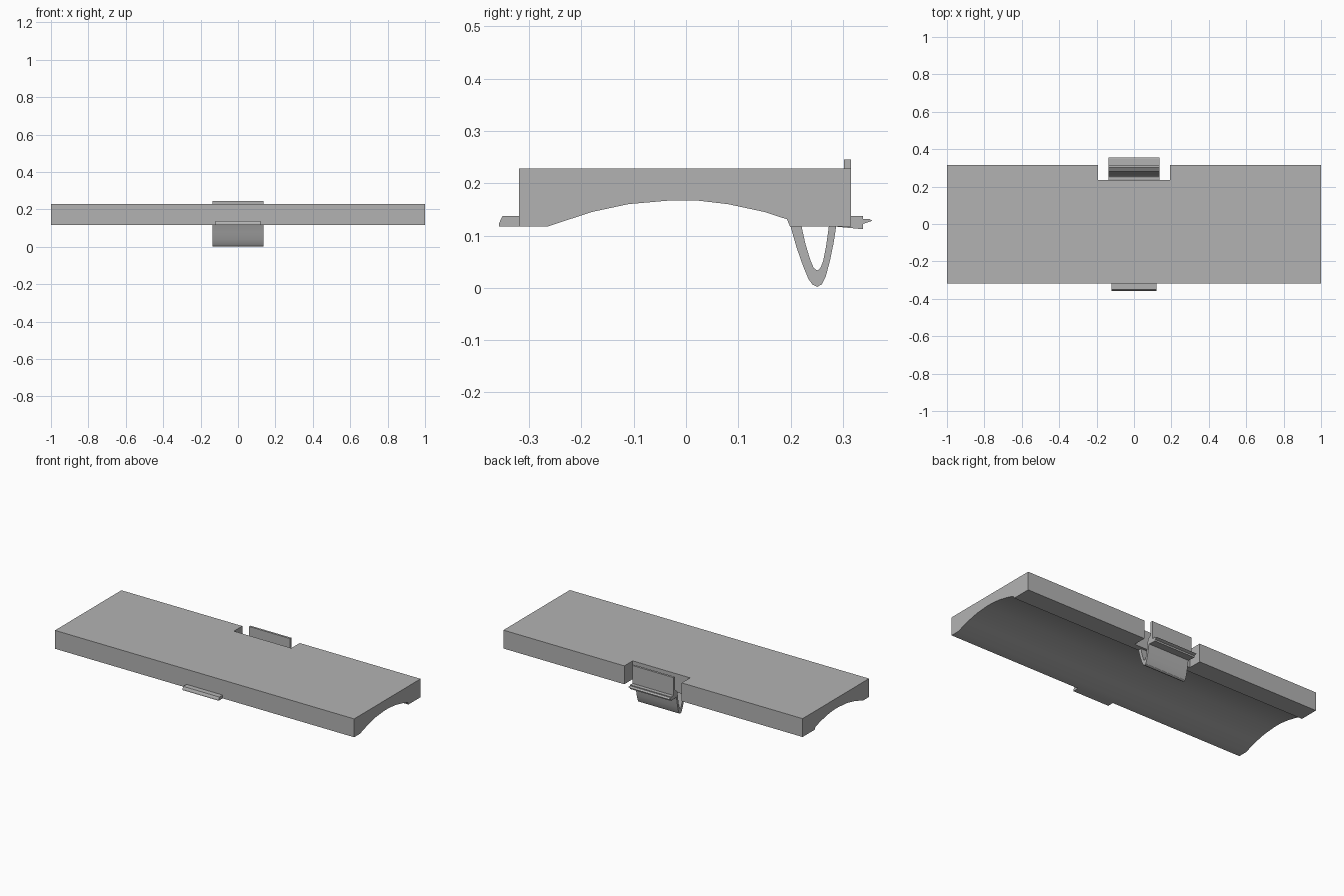
import bpy
import bmesh
from math import radians

cube = bpy.data.objects.get("Cube")
if cube:
    bpy.data.objects.remove(cube, do_unlink=True)

# Single plastic colour
grey = bpy.data.materials.new("plain grey")
grey.use_nodes = True
colour = (0.45, 0.45, 0.45, 1)
grey.diffuse_color = colour
grey.node_tree.nodes["Principled BSDF"].inputs["Base Color"].default_value = colour


def extrude_profile(name, points, half_width):
    """Extrude a closed (y, z) outline symmetrically along x."""
    bm = bmesh.new()
    face = bm.faces.new([bm.verts.new((-half_width, y, z)) for y, z in points])
    result = bmesh.ops.extrude_face_region(bm, geom=[face])
    moved = [v for v in result["geom"] if isinstance(v, bmesh.types.BMVert)]
    bmesh.ops.translate(bm, verts=moved, vec=(2 * half_width, 0, 0))
    bmesh.ops.recalc_face_normals(bm, faces=bm.faces)
    mesh = bpy.data.meshes.new(name)
    bm.to_mesh(mesh)
    bm.free()
    mesh.materials.append(grey)
    obj = bpy.data.objects.new(name, mesh)
    bpy.context.collection.objects.link(obj)
    return obj


def smooth(obj):
    bpy.ops.object.select_all(action="DESELECT")
    obj.select_set(True)
    bpy.context.view_layer.objects.active = obj
    bpy.ops.object.shade_smooth_by_angle(angle=radians(25))


BASE, TOP = 0.117, 0.228
FRONT, BACK = -0.319, 0.315

# Cover slab with arched underside
arch = [(-0.265, BASE), (-0.18, 0.145), (-0.11, 0.16), (-0.03, 0.167),
        (0.02, 0.167), (0.08, 0.16), (0.15, 0.145), (0.193, 0.131)]
cover = extrude_profile(
    "cover_slab",
    [(FRONT, TOP), (FRONT, BASE)] + arch + [(0.199, BASE), (BACK, BASE), (BACK, TOP)],
    1.0)

# Notch in the back edge, around the clip
cutter = extrude_profile("notch_cutter",
                         [(0.235, 0.05), (0.4, 0.05), (0.4, 0.3), (0.235, 0.3)], 0.192)
cutter.hide_render = True
cut = cover.modifiers.new("notch", "BOOLEAN")
cut.object = cutter
cut.solver = "EXACT"
bpy.context.view_layer.objects.active = cover
bpy.ops.object.modifier_apply(modifier=cut.name)
bpy.data.objects.remove(cutter, do_unlink=True)
smooth(cover)

# Springy U-shaped clip with thumb lever and catch
outer = [(0.197, 0.123), (0.2, BASE), (0.211, 0.078), (0.224, 0.041), (0.234, 0.017),
         (0.242, 0.006), (0.251, 0.002), (0.26, 0.007), (0.267, 0.021),
         (0.275, 0.051), (0.282, 0.085), (0.287, BASE)]
catch = [(0.338, 0.112), (0.338, 0.122), (0.356, 0.128), (0.35, 0.132),
         (0.338, 0.132), (0.338, 0.137), (BACK, 0.137)]
lever = [(BACK, 0.245), (0.302, 0.245), (0.302, 0.165), (0.28, 0.15)]
inner = [(0.273, BASE), (0.268, 0.081), (0.262, 0.051), (0.257, 0.038), (0.251, 0.033),
         (0.244, 0.038), (0.237, 0.055), (0.228, 0.085), (0.221, BASE), (0.22, 0.123)]
clip = extrude_profile("spring_clip", outer + catch + lever + inner, 0.137)
smooth(clip)

# Front locating tab
extrude_profile("front_tab", [(FRONT, BASE), (-0.357, BASE), (-0.357, 0.124),
                              (-0.351, 0.137), (FRONT, 0.137)], 0.121)
